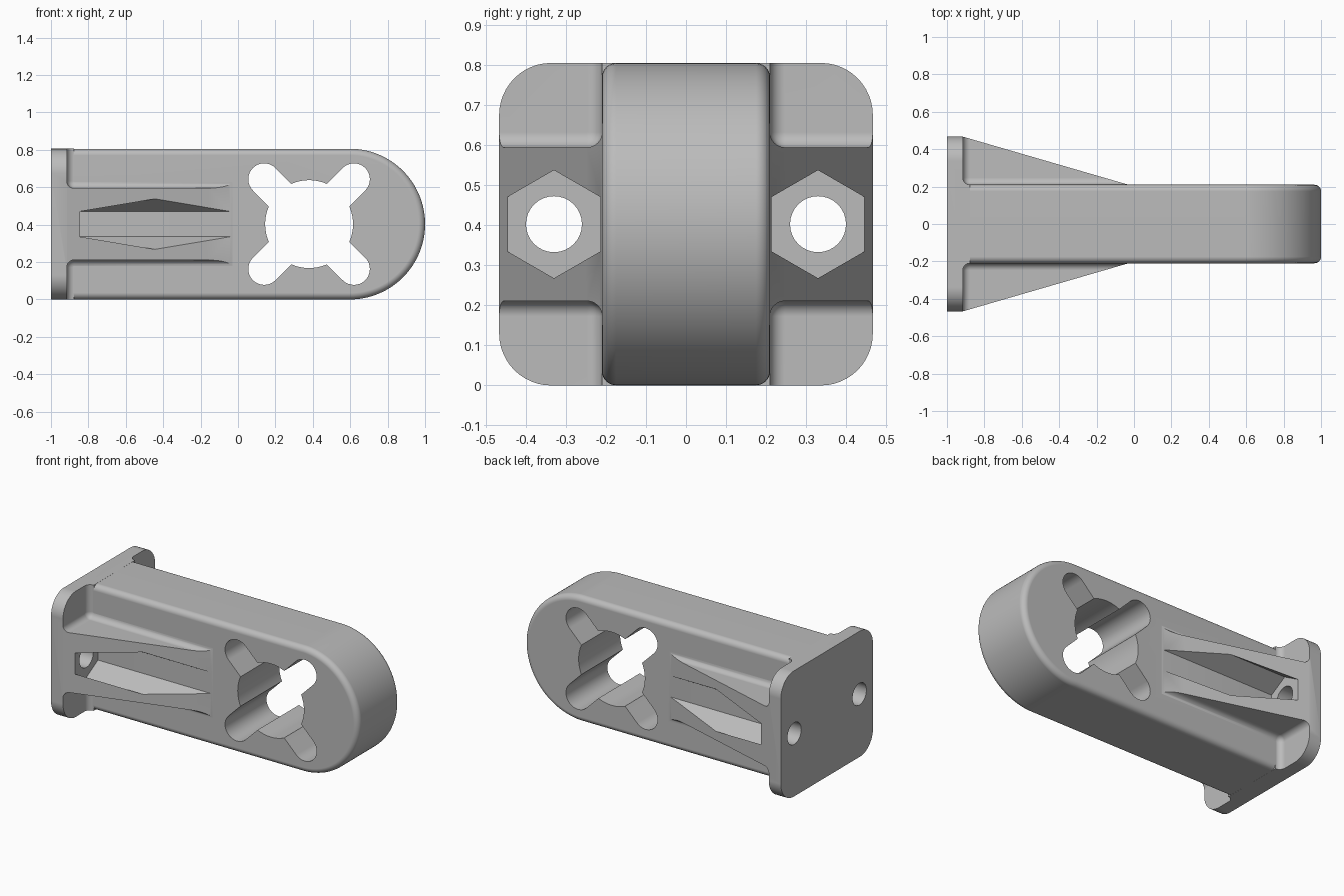
import bpy, bmesh, math
from mathutils import Vector, Matrix

old = bpy.data.objects.get("Cube")
if old:
    bpy.data.objects.remove(old, do_unlink=True)

H = 0.806            # overall height
MID = H / 2
HALF_ARM = 0.21      # half thickness of the arm
HALF_PLATE = 0.467   # half width of the mounting plate
PLATE_X = -0.915     # inner face of the plate
FILLET = 0.038

grey = bpy.data.materials.new("plain_grey")
grey.use_nodes = True
colour = (0.5, 0.5, 0.5, 1)
grey.diffuse_color = colour
grey.node_tree.nodes["Principled BSDF"].inputs["Base Color"].default_value = colour


def finish(bm, name):
    bmesh.ops.recalc_face_normals(bm, faces=bm.faces)
    mesh = bpy.data.meshes.new(name)
    bm.to_mesh(mesh)
    bm.free()
    mesh.materials.append(grey)
    obj = bpy.data.objects.new(name, mesh)
    bpy.context.collection.objects.link(obj)
    return obj


def prism(name, points, depth, bevel=0.0):
    """Extrude a closed 3D outline along depth, optionally rounding both rims."""
    bm = bmesh.new()
    face = bm.faces.new([bm.verts.new(p) for p in points])
    new = bmesh.ops.extrude_face_region(bm, geom=[face])["geom"]
    bmesh.ops.translate(bm, vec=depth, verts=[g for g in new if isinstance(g, bmesh.types.BMVert)])
    if bevel:
        axis = Vector(depth).normalized()
        rims = [e for e in bm.edges
                if abs((e.verts[0].co - e.verts[1].co).normalized().dot(axis)) < 0.5]
        bmesh.ops.bevel(bm, geom=rims, offset=bevel, segments=6, profile=0.5, affect='EDGES')
    return finish(bm, name)


def box(name, lo, hi, bevel=0.0):
    bm = bmesh.new()
    bmesh.ops.create_cube(bm, size=1)
    for v in bm.verts:
        v.co = [lo[i] if v.co[i] < 0 else hi[i] for i in range(3)]
    if bevel:
        bmesh.ops.bevel(bm, geom=bm.edges[:], offset=bevel, segments=8, profile=0.5, affect='EDGES')
    return finish(bm, name)


def arc(cx, cy, r, start, end, n):
    return [(cx + r * math.cos(math.radians(start + (end - start) * i / n)),
             cy + r * math.sin(math.radians(start + (end - start) * i / n))) for i in range(n + 1)]


def combine(target, tool, operation):
    mod = target.modifiers.new(operation.lower(), 'BOOLEAN')
    mod.operation, mod.solver, mod.object = operation, 'EXACT', tool
    bpy.context.view_layer.objects.active = target
    bpy.ops.object.modifier_apply(modifier=mod.name)
    bpy.data.objects.remove(tool, do_unlink=True)


# Mounting plate with rounded corners
R = 0.13
outline = []
for i, (sy, sz) in enumerate([(1, 1), (-1, 1), (-1, -1), (1, -1)]):
    outline += arc(sy * (HALF_PLATE - R), MID + sz * (MID - R), R, 90 * i, 90 * i + 90, 12)
bracket = prism("mounting_bracket", [(-1, y, z) for y, z in outline],
                (1 + PLATE_X + FILLET, 0, 0))

# Gusset block, then sloped sides on both faces
combine(bracket, box("gusset_block", (-0.95, -0.46, 0.16), (0, 0.46, H - 0.16)), 'UNION')
slope = (HALF_PLATE - HALF_ARM) / 0.885
for s in (-1, 1):
    wedge = [(x, s * y, -0.2) for x, y in
             [(-1.1, HALF_PLATE + slope * (1.1 + PLATE_X)),
              (0.1, HALF_PLATE - slope * (0.1 - PLATE_X)), (0.1, 0.8), (-1.1, 0.8)]]
    combine(bracket, prism("slope_cutter", wedge, (0, 0, 1.2)), 'DIFFERENCE')

# Rounded recesses above and below each gusset leave filleted corners
for s in (-1, 1):
    for t in (-1, 1):
        ys = sorted((s * (HALF_ARM - 0.0005), s * 1.0))
        zs = sorted((MID + t * 0.192, MID + t * 0.9))
        combine(bracket, box("recess_cutter", (PLATE_X, ys[0], zs[0]), (0.5, ys[1], zs[1]), FILLET),
                'DIFFERENCE')

# Arm with a round end and softened rims
r = MID - 0.0004
side = [(-0.95, MID - r)] + arc(1 - MID, MID, MID, -90, 90, 64) + [(-0.95, MID + r)]
side = [(x, min(max(z, MID - r), MID + r)) for x, z in side]
arm = prism("arm", [(x, -HALF_ARM, z) for x, z in side], (0, 2 * HALF_ARM, 0), 0.035)
combine(bracket, arm, 'UNION')

# Cross-shaped opening: round bore and two diagonal slots
CX, SLOT_R, REACH = 0.38, 0.085, 0.24 * math.sqrt(2)
bore = arc(CX, MID, 0.235, 0, 360, 64)[:-1]
combine(bracket, prism("bore_cutter", [(x, -0.4, z) for x, z in bore], (0, 0.8, 0)), 'DIFFERENCE')
slot = arc(REACH, 0, SLOT_R, -90, 90, 16) + arc(-REACH, 0, SLOT_R, 90, 270, 16)
for angle in (45, -45):
    turn = Matrix.Rotation(math.radians(angle), 3, 'Y')
    pts = [turn @ Vector((x, -0.4, z)) + Vector((CX, 0, MID)) for x, z in slot]
    combine(bracket, prism("slot_cutter", pts, (0, 0.8, 0)), 'DIFFERENCE')

# Hexagonal nut channels and bolt holes
for s in (-1, 1):
    hexagon = arc(s * 0.33, MID, 0.135, 30, 390, 6)[:-1]
    combine(bracket, prism("nut_cutter", [(-0.845, y, z) for y, z in hexagon], (1, 0, 0)), 'DIFFERENCE')
    hole = arc(s * 0.33, MID, 0.07, 0, 360, 32)[:-1]
    combine(bracket, prism("bolt_cutter", [(-1.1, y, z) for y, z in hole], (0.4, 0, 0)), 'DIFFERENCE')

# Smooth curved faces, keep crisp edges
bpy.ops.object.select_all(action='DESELECT')
bracket.select_set(True)
bpy.context.view_layer.objects.active = bracket
bpy.ops.object.shade_smooth_by_angle(angle=math.radians(30))
normals = bracket.modifiers.new("even_normals", 'WEIGHTED_NORMAL')
normals.keep_sharp = True
